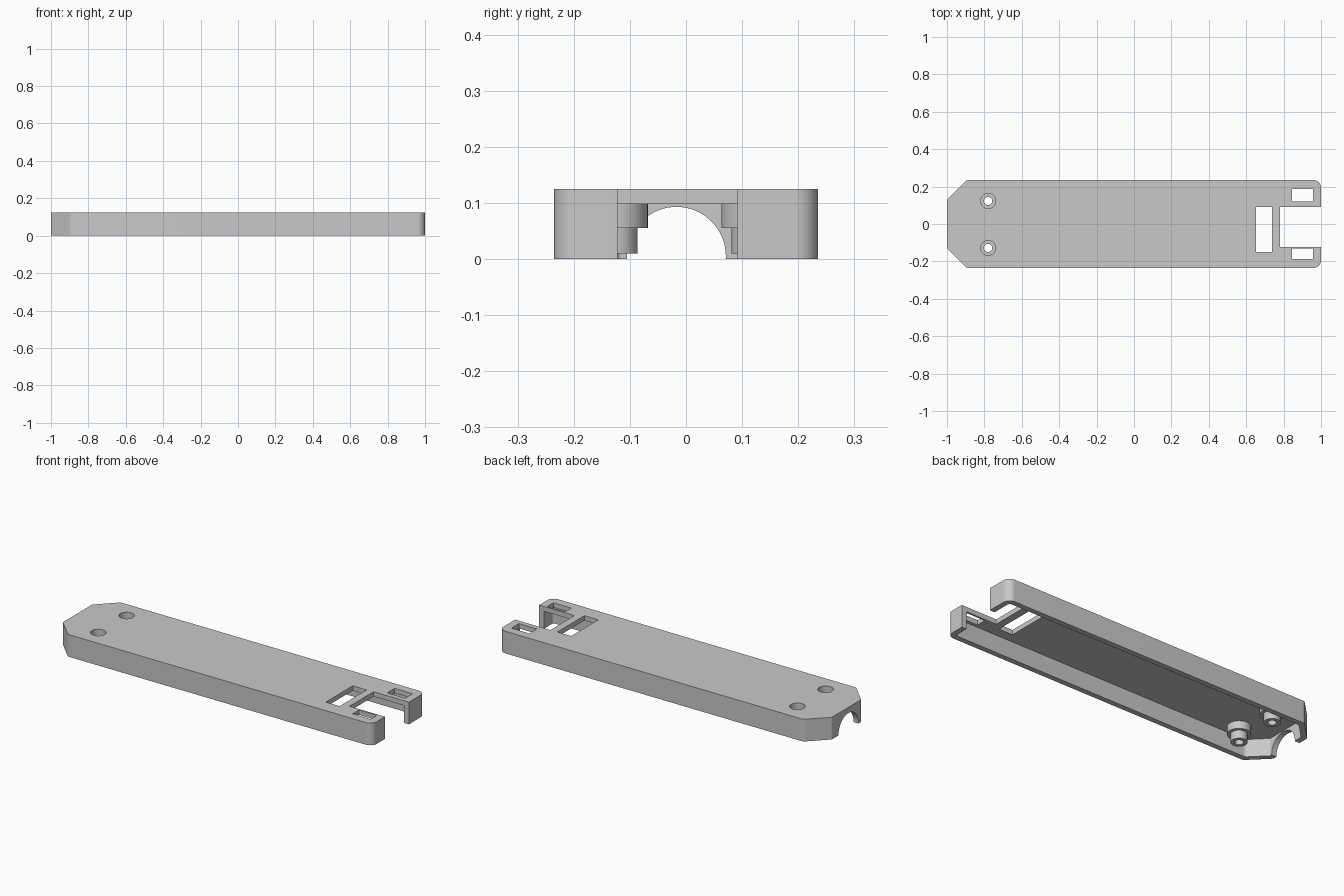
import bpy, bmesh, math
from mathutils import Vector

cube = bpy.data.objects.get("Cube")
if cube:
    bpy.data.objects.remove(cube, do_unlink=True)

HEIGHT, CEILING, WALL = 0.125, 0.098, 0.03

grey = bpy.data.materials.new("matte grey")
grey.use_nodes = True
colour = (0.584, 0.584, 0.584, 1)
grey.diffuse_color = colour
grey.node_tree.nodes["Principled BSDF"].inputs["Base Color"].default_value = colour


def prism(name, outline, z0, z1):
    """Extrude a counter-clockwise outline from z0 to z1."""
    bm = bmesh.new()
    face = bm.faces.new([bm.verts.new((x, y, z0)) for x, y in outline])
    out = bmesh.ops.extrude_face_region(bm, geom=[face])
    top = [v for v in out["geom"] if isinstance(v, bmesh.types.BMVert)]
    bmesh.ops.translate(bm, verts=top, vec=(0, 0, z1 - z0))
    bmesh.ops.recalc_face_normals(bm, faces=bm.faces)
    mesh = bpy.data.meshes.new(name)
    bm.to_mesh(mesh)
    bm.free()
    mesh.materials.append(grey)
    obj = bpy.data.objects.new(name, mesh)
    bpy.context.collection.objects.link(obj)
    return obj


def box(name, x0, x1, y0, y1, z0=-0.1, z1=0.3):
    return prism(name, [(x0, y0), (x1, y0), (x1, y1), (x0, y1)], z0, z1)


def disc(x, y, radius, count=48):
    steps = [math.tau * i / count for i in range(count)]
    return [(x + radius * math.cos(a), y + radius * math.sin(a)) for a in steps]


def rounded(corners, steps=8):
    """Round each (x, y, radius) corner with an arc tangent to both edges."""
    points = []
    for i, (x, y, r) in enumerate(corners):
        p = Vector((x, y))
        a = (Vector(corners[i - 1][:2]) - p).normalized()
        b = (Vector(corners[(i + 1) % len(corners)][:2]) - p).normalized()
        half = a.angle(b) / 2
        centre = p + (a + b).normalized() * r / math.sin(half)
        start = p + a * r / math.tan(half) - centre
        end = p + b * r / math.tan(half) - centre
        for s in range(steps + 1):
            points.append(tuple(centre + start.lerp(end, s / steps).normalized() * r))
    return points


def case_outline(inset, corner):
    """Long body with two chamfered corners at one end, rounded at the other."""
    w, e = 0.235 - inset, 1 - inset
    cut = inset * math.tan(math.pi / 8)
    half = [(-0.895 + cut, w, 0.03), (-1 + inset, 0.13 - cut, 0.01)]
    return rounded([(x, -y, r) for x, y, r in reversed(half)]
                   + [(e, -w, corner), (e, w, corner)] + half)


def combine(body, tool, operation="DIFFERENCE"):
    """Apply a boolean and throw the tool away."""
    mod = body.modifiers.new("join", "BOOLEAN")
    mod.operation, mod.solver, mod.object = operation, "EXACT", tool
    bpy.context.view_layer.update()
    evaluated = body.evaluated_get(bpy.context.evaluated_depsgraph_get())
    mesh = bpy.data.meshes.new_from_object(evaluated)
    body.modifiers.clear()
    body.data = mesh
    bpy.data.objects.remove(tool, do_unlink=True)


# Hollow shell, open underneath
shell = prism("case_shell", case_outline(0, 0.04), 0, HEIGHT)
combine(shell, prism("cavity", case_outline(WALL, 0.015), -0.1, CEILING))

# Stepped screw posts with counterbored holes
for y in (-0.128, 0.123):
    x = -0.78
    combine(shell, prism("post_collar", disc(x, y, 0.06), 0.055, 0.11), "UNION")
    combine(shell, prism("post_tip", disc(x, y, 0.042), 0.01, 0.11), "UNION")
    combine(shell, prism("counterbore", disc(x, y, 0.04), 0.07, 0.3))
    combine(shell, prism("screw_hole", disc(x, y, 0.022), -0.1, 0.3))

# End notch, cross slot and two small windows
combine(shell, box("notch", 0.78, 1.1, -0.122, 0.092))
combine(shell, box("slot", 0.652, 0.738, -0.15, 0.09))
combine(shell, box("window", 0.845, 0.957, 0.12, 0.187))
combine(shell, box("window", 0.845, 0.957, -0.187, -0.132))

# Arched cable opening in the chamfered end
arch = prism("arch", disc(0, 0, 0.088, 64), -0.08, 0.08)
arch.rotation_euler = (0, math.pi / 2, 0)
arch.location = (-1, -0.017, 0.005)
combine(shell, arch)

# Smooth the curves, keep hard edges
bpy.ops.object.select_all(action="DESELECT")
shell.select_set(True)
bpy.context.view_layer.objects.active = shell
bpy.ops.object.shade_smooth_by_angle(angle=math.radians(30))
